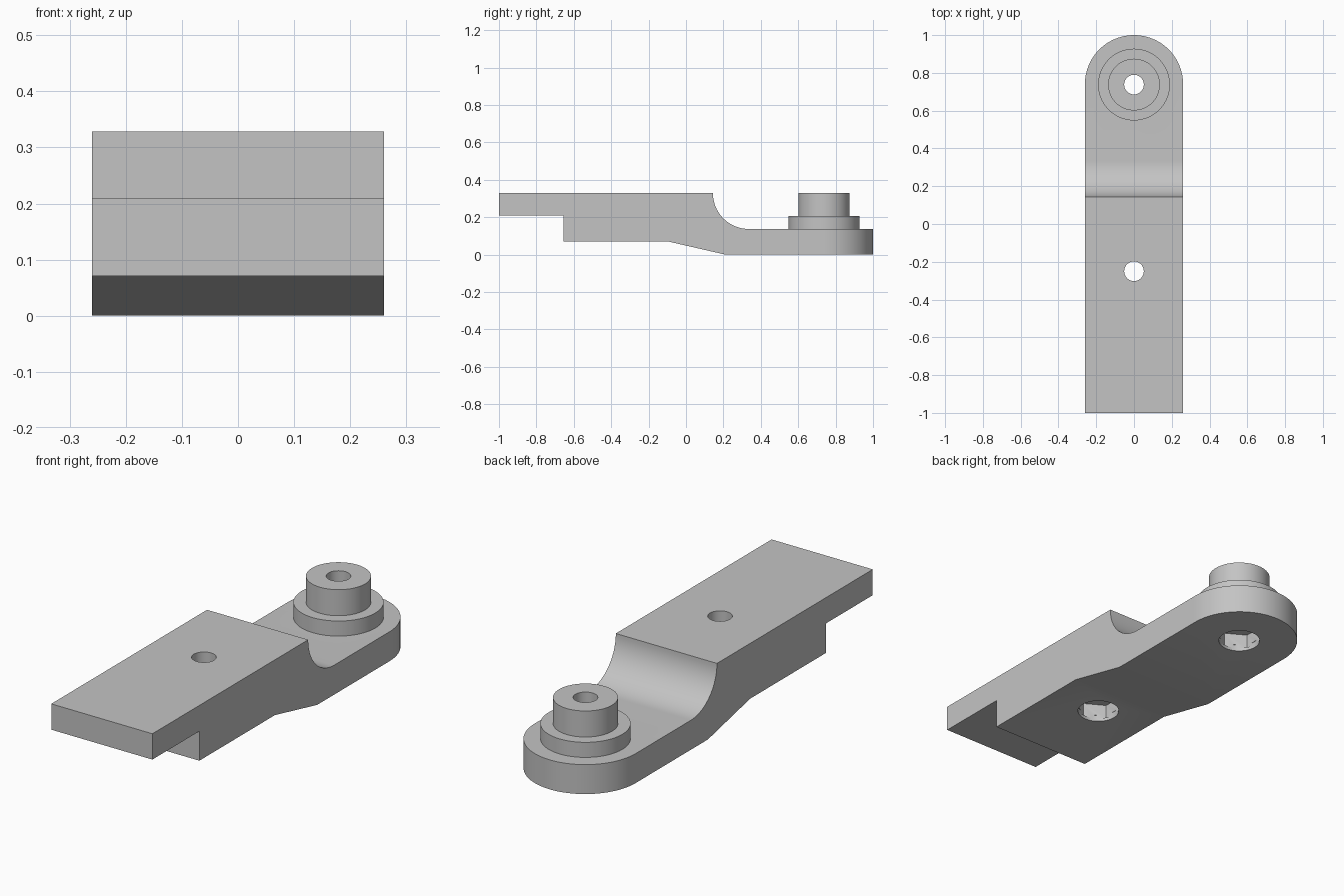
import bpy, bmesh, math
from math import sin, cos, pi
from mathutils import Vector

if "Cube" in bpy.data.objects:
    bpy.data.objects.remove(bpy.data.objects["Cube"], do_unlink=True)

HALF, TOP, FOOT = 0.26, 0.328, 0.137     # half width, arm top, foot top
PIVOT, BOLT = 0.738, -0.25               # y of the boss and of the arm hole

grey = bpy.data.materials.new("grey")
grey.use_nodes = True
grey.diffuse_color = (0.55, 0.55, 0.55, 1)
grey.node_tree.nodes["Principled BSDF"].inputs["Base Color"].default_value = (0.55, 0.55, 0.55, 1)


def prism(name, points, shift):
    """Extrude a closed outline of 3D points along shift."""
    bm = bmesh.new()
    face = bm.faces.new([bm.verts.new(p) for p in points])
    grown = bmesh.ops.extrude_face_region(bm, geom=[face])["geom"]
    bmesh.ops.translate(bm, vec=Vector(shift),
                        verts=[v for v in grown if isinstance(v, bmesh.types.BMVert)])
    bmesh.ops.recalc_face_normals(bm, faces=bm.faces)
    mesh = bpy.data.meshes.new(name)
    bm.to_mesh(mesh)
    bm.free()
    mesh.materials.append(grey)
    obj = bpy.data.objects.new(name, mesh)
    bpy.context.collection.objects.link(obj)
    return obj


def cylinder(name, radius, y, low, high, sides=64):
    ring = [2 * pi * i / sides for i in range(sides)]
    return prism(name, [(radius * sin(a), y + radius * cos(a), low) for a in ring],
                 (0, 0, high - low))


def combine(target, tool, operation):
    """Apply a boolean and remove the helper."""
    tool.hide_render = True
    mod = target.modifiers.new("cut", "BOOLEAN")
    mod.operation, mod.solver, mod.object = operation, "EXACT", tool
    bpy.context.view_layer.objects.active = target
    bpy.ops.object.modifier_apply(modifier=mod.name)
    bpy.data.objects.remove(tool, do_unlink=True)


# Stepped side profile with a concave fillet between arm and foot
r = TOP - FOOT
fillet = [(0.335 - r * cos(t), TOP - r * sin(t)) for t in [pi / 2 * i / 20 for i in range(21)]]
profile = [(-1, 0.208), (-1, TOP)] + fillet + [
    (1.1, FOOT), (1.1, 0), (0.21, 0), (-0.1, 0.071), (-0.655, 0.071), (-0.655, 0.208)]
bracket = prism("bracket_arm", [(-HALF, y, z) for y, z in profile], (2 * HALF, 0, 0))

# Round the foot end in plan
end_arc = [(HALF * cos(a), 1 - HALF + HALF * sin(a), -0.1) for a in [pi * i / 48 for i in range(49)]]
plan = prism("plan_cutter", end_arc + [(-HALF, -1.2, -0.1), (HALF, -1.2, -0.1)], (0, 0, 1))
combine(bracket, plan, "INTERSECT")

# Stepped pivot boss
combine(bracket, cylinder("boss_flange", 0.19, PIVOT, 0.06, 0.207), "UNION")
combine(bracket, cylinder("boss_post", 0.137, PIVOT, 0.1, TOP), "UNION")

# Bolt holes, each with a round mouth and a hexagonal nut pocket underneath
for y, base in ((BOLT, 0.071), (PIVOT, 0)):
    combine(bracket, cylinder("bolt_cutter", 0.052, y, -0.1, 0.5, 40), "DIFFERENCE")
    combine(bracket, cylinder("mouth_cutter", 0.092, y, base - 0.05, base + 0.03, 48), "DIFFERENCE")
    combine(bracket, cylinder("nut_cutter", 0.104, y, base + 0.015, base + 0.085, 6), "DIFFERENCE")

bpy.ops.object.select_all(action="DESELECT")
bracket.select_set(True)
bpy.context.view_layer.objects.active = bracket
bpy.ops.object.shade_smooth_by_angle(angle=math.radians(30))
